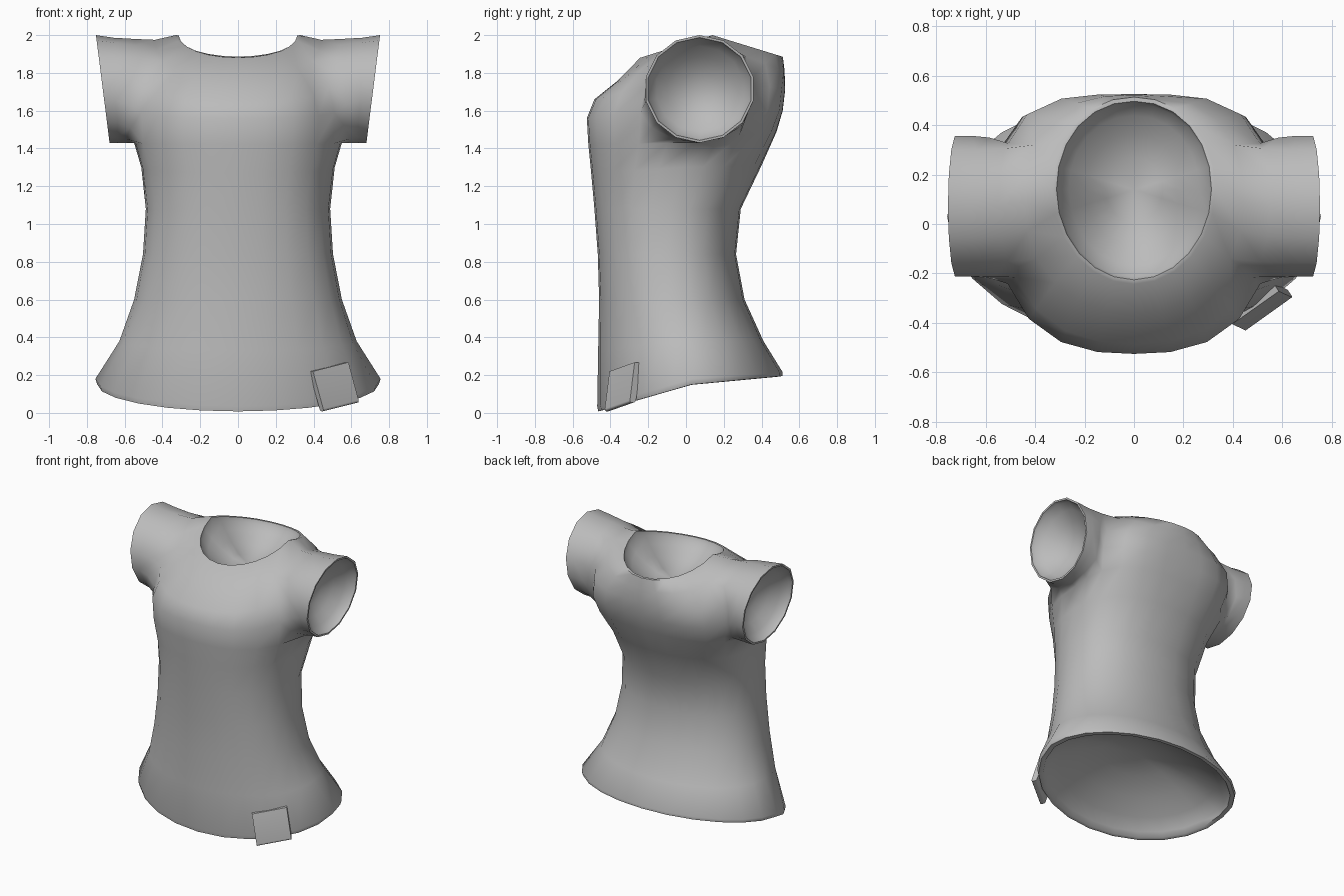
import bpy, bmesh, math
from mathutils import Vector

if "Cube" in bpy.data.objects:
    bpy.data.objects.remove(bpy.data.objects["Cube"])

grey = bpy.data.materials.new("plain_grey")
grey.diffuse_color = (0.5, 0.5, 0.5, 1)
grey.use_nodes = True
grey.node_tree.nodes["Principled BSDF"].inputs["Base Color"].default_value = grey.diffuse_color

COLS = 24
# body rows: z front, z side, z back, half width, y front, y side, y back, squareness front, back
ROWS = [
    (0.008, 0.15, 0.195, 0.745, -0.465, 0.03, 0.51, 2.0, 2.0),
    (0.035, 0.18, 0.215, 0.755, -0.470, 0.03, 0.512, 2.0, 2.0),
    (0.33, 0.38, 0.38, 0.628, -0.465, -0.02, 0.41, 2.1, 2.1),
    (0.60, 0.60, 0.60, 0.55, -0.46, -0.07, 0.31, 2.2, 2.2),
    (0.84, 0.84, 0.84, 0.503, -0.467, -0.09, 0.265, 2.3, 2.3),
    (1.08, 1.08, 1.08, 0.488, -0.485, -0.08, 0.29, 2.3, 2.3),
    (1.27, 1.30, 1.31, 0.512, -0.502, -0.02, 0.40, 2.4, 2.4),
    (1.42, 1.43, 1.49, 0.55, -0.517, 0.05, 0.48, 2.5, 2.8),
    (1.56, 1.62, 1.60, 0.555, -0.525, 0.08, 0.512, 2.6, 3.4),
    (1.66, 1.80, 1.71, 0.53, -0.485, 0.08, 0.525, 2.4, 3.4),
    (1.76, 1.975, 1.81, 0.44, -0.36, 0.09, 0.522, 2.2, 2.6),
    (1.88, 2.00, 1.885, 0.328, -0.243, 0.14, 0.513, 2.0, 2.1),
]
LOW, HIGH = 7, 10          # rows bounding the armholes


def body_point(row, col):
    zf, zs, zb, w, yf, ym, yb, pf, pb = row
    a = 2 * math.pi * col / COLS            # 0 is front, a quarter turn is +x
    s, c = math.sin(a), math.cos(a)
    p, ye, ze = (pf, yf, zf) if c > 0 else (pb, yb, zb)
    k = (abs(s) ** p + abs(c) ** p) ** (-1 / p)
    s, c = s * k, abs(c) * k
    return Vector((w * s, ym + (ye - ym) * c, zs + (ze - zs) * c))


def skin(bm, ring, new):
    n = len(ring)
    for i in range(n):
        j = (i + 1) % n
        bm.faces.new((ring[i], ring[j], new[j], new[i]))


def hollow(bm, ring, depth):
    """Close an opening with a thin lip and a smooth bowl sunk along depth."""
    rim = [v.co.copy() for v in ring]
    mid = sum(rim, Vector()) / len(rim)
    for r in (0.955, 0.93, 0.8, 0.6, 0.35):
        sink = depth * (0 if r > 0.95 else 1 - r * r)
        new = [bm.verts.new(mid + (p - mid) * r + sink) for p in rim]
        skin(bm, ring, new)
        ring = new
    tip = bm.verts.new(mid + depth)
    for i in range(len(ring)):
        bm.faces.new((ring[i], ring[(i + 1) % len(ring)], tip))


bm = bmesh.new()
grid = [[bm.verts.new(body_point(r, c)) for c in range(COLS)] for r in ROWS]

# body panels, leaving a hole for each arm
for r in range(len(ROWS) - 1):
    for c in range(COLS):
        arm = any(s - 2 <= c < s + 2 for s in (6, 18))
        if LOW <= r < HIGH and arm:
            continue
        d = (c + 1) % COLS
        bm.faces.new((grid[r][c], grid[r][d], grid[r + 1][d], grid[r + 1][c]))

# sleeves grown from the armholes
for side, mid in ((1, 6), (-1, 18)):
    f = -side                               # column step towards the front
    loop = [(HIGH, 0), (HIGH, 1), (HIGH, 2), (HIGH - 1, 2), (LOW + 1, 2), (LOW, 2), (LOW, 1),
            (LOW, 0), (LOW, -1), (LOW, -2), (LOW + 1, -2), (HIGH - 1, -2), (HIGH, -2), (HIGH, -1)]
    ring = [grid[r][mid + f * k] for r, k in loop]
    base = [v.co.copy() for v in ring]
    n = len(ring)
    for t, blend in ((0.35, 0.75), (0.7, 1.0), (1.0, 1.0)):
        new = []
        for i, b in enumerate(base):
            a = 2 * math.pi * i / n
            z = 1.715 + 0.285 * math.cos(a)
            end = Vector((side * (0.68 + 0.072 * (z - 1.43) / 0.57),
                          0.072 - 0.292 * math.sin(a), z))
            p = b.lerp(end, blend)
            p.x = b.x + (end.x - b.x) * t
            if t < 1:
                p.z -= 0.014 * max(0, math.cos(a))
            new.append(bm.verts.new(p))
        skin(bm, ring, new)
        ring = new
    hollow(bm, ring, Vector((-side * 0.18, 0, 0)))

# sunken neck and hem openings
hollow(bm, grid[-1], Vector((0, 0, -0.2)))
hollow(bm, grid[0], Vector((0, 0, 0.25)))
bmesh.ops.recalc_face_normals(bm, faces=bm.faces)


def finish(bm, name, angle):
    me = bpy.data.meshes.new(name)
    bm.to_mesh(me)
    bm.free()
    me.materials.append(grey)
    ob = bpy.data.objects.new(name, me)
    bpy.context.collection.objects.link(ob)
    bpy.ops.object.select_all(action='DESELECT')
    ob.select_set(True)
    bpy.context.view_layer.objects.active = ob
    bpy.ops.object.shade_smooth_by_angle(angle=math.radians(angle))
    return ob


finish(bm, "shirt", 60)

# folded label over the hem
bm = bmesh.new()
outer = [Vector(p) for p in ((0.397, -0.405, 0.22), (0.455, -0.432, 0.008),
                             (0.642, -0.298, 0.055), (0.585, -0.272, 0.268))]
inward = Vector((-0.02, 0.032, 0.0))
fv = [bm.verts.new(p) for p in outer]
bv = [bm.verts.new(p + inward) for p in outer]
bm.faces.new(fv)
bm.faces.new(bv[::-1])
for i in range(4):
    j = (i + 1) % 4
    bm.faces.new((fv[j], fv[i], bv[i], bv[j]))
fold = [e for e in bm.edges if set(e.verts) in ({fv[1], fv[2]}, {bv[1], bv[2]})]
bmesh.ops.bevel(bm, geom=fold, offset=0.014, segments=3, affect='EDGES', profile=0.5)
bmesh.ops.recalc_face_normals(bm, faces=bm.faces)
finish(bm, "hem_label", 40)
